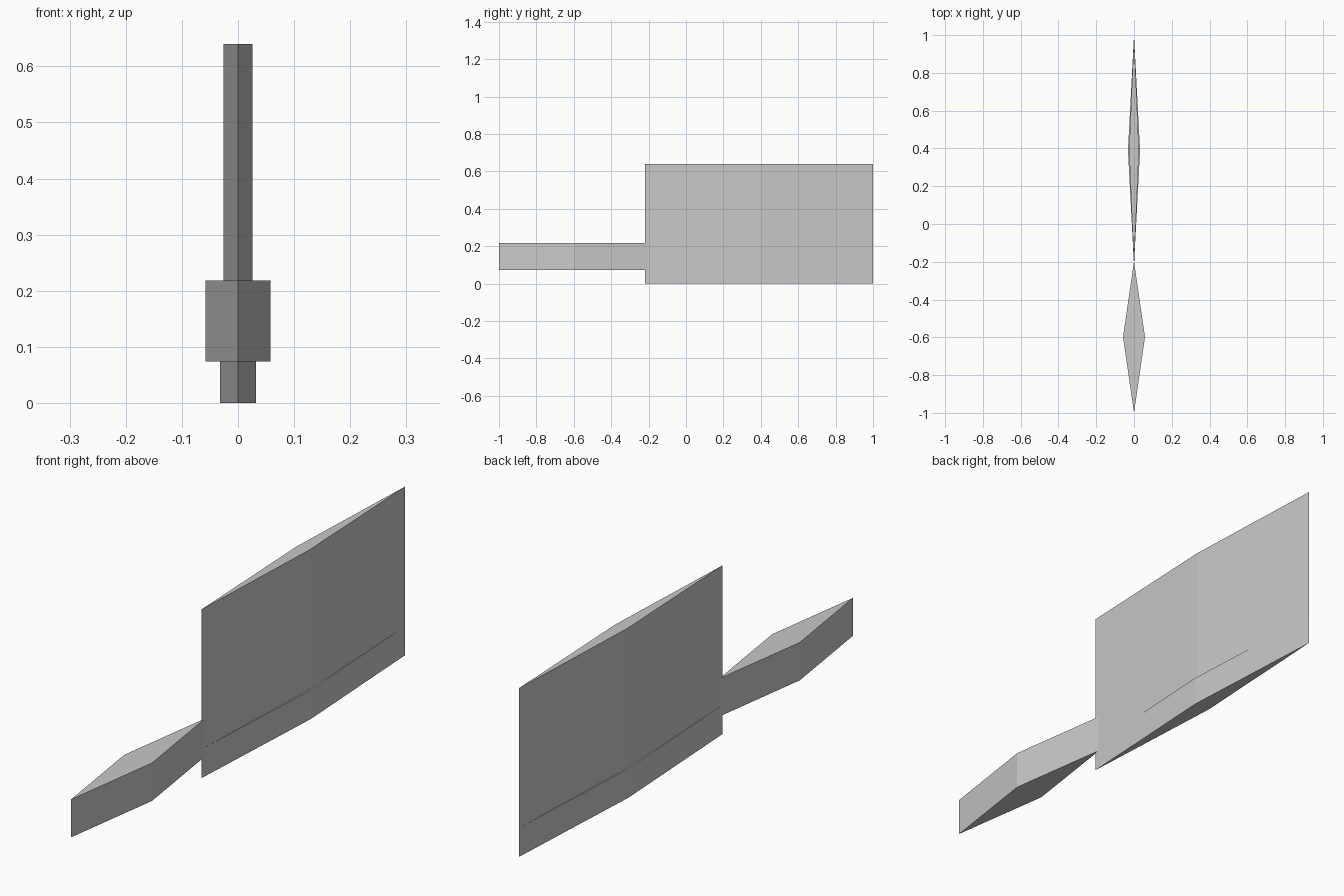
import bpy

if "Cube" in bpy.data.objects:
    bpy.data.objects.remove(bpy.data.objects["Cube"])

# single grey used on every part
grey = bpy.data.materials.new("light_grey")
grey.diffuse_color = (0.58, 0.58, 0.58, 1)
grey.use_nodes = True
grey.node_tree.nodes["Principled BSDF"].inputs["Base Color"].default_value = grey.diffuse_color


def diamond_prism(name, y0, y1, half_width, z0, z1):
    """Upright prism with a long diamond outline seen from above."""
    mid = (y0 + y1) / 2
    outline = [(0, y0), (half_width, mid), (0, y1), (-half_width, mid)]
    verts = [(x, y, z) for z in (z0, z1) for x, y in outline]
    faces = [(3, 2, 1, 0), (4, 5, 6, 7)]
    faces += [(i, (i + 1) % 4, (i + 1) % 4 + 4, i + 4) for i in range(4)]
    mesh = bpy.data.meshes.new(name)
    mesh.from_pydata(verts, [], faces)
    mesh.materials.append(grey)
    obj = bpy.data.objects.new(name, mesh)
    bpy.context.collection.objects.link(obj)
    return obj


# broad blade, with a slightly thicker strip along its lower edge
diamond_prism("blade", -0.22, 1.0, 0.026, 0.0, 0.64)
diamond_prism("cutting_edge", -0.22, 1.0, 0.032, 0.0, 0.11)

# handle, its tip running just into the blade
diamond_prism("handle", -1.0, -0.197, 0.058, 0.074, 0.218)
